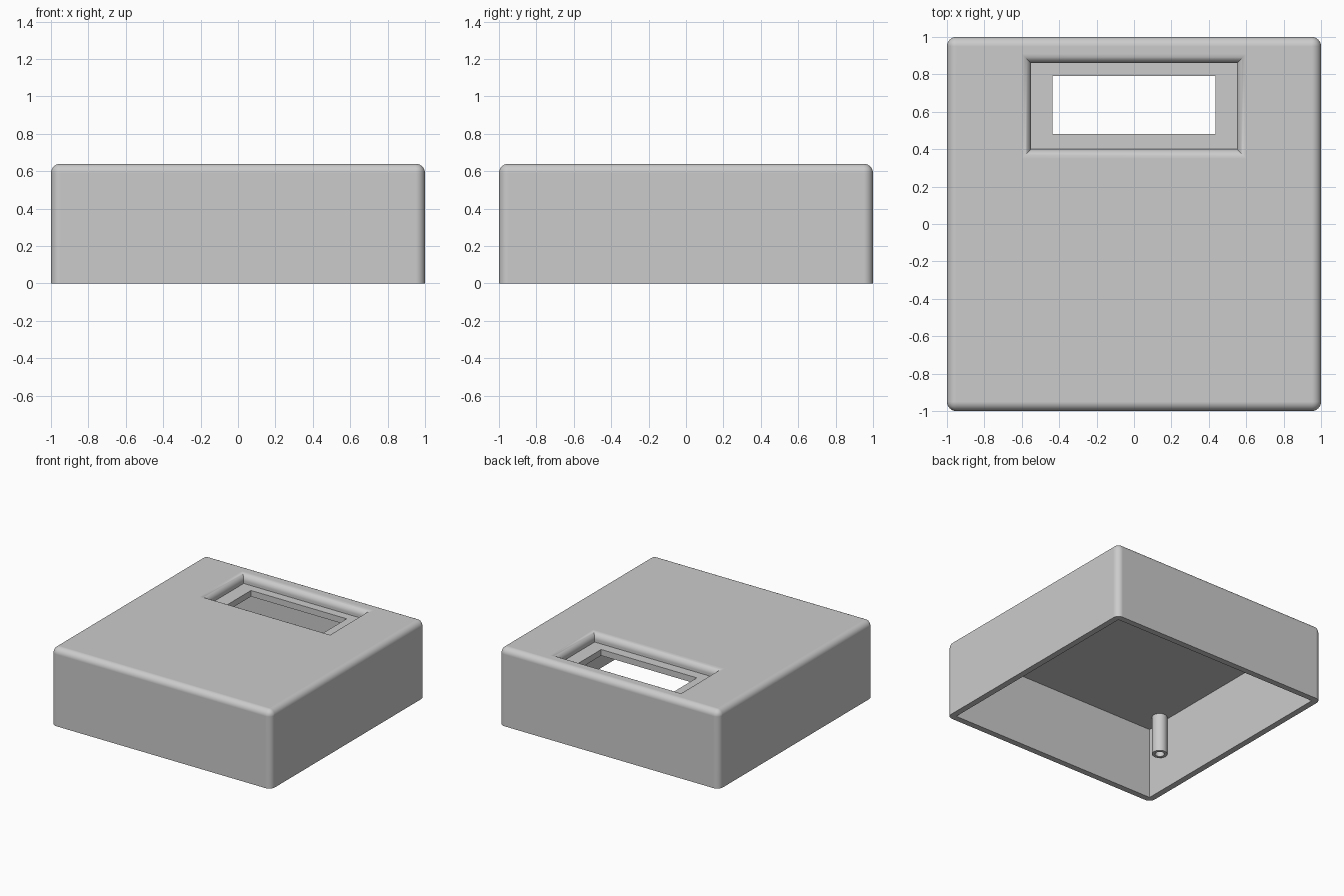
import bpy, bmesh, math
from mathutils import Vector

HEIGHT = 0.64
WALL = 0.05          # shell thickness, equal to the outer edge radius
RECESS_Y = 0.63      # centre line of the display recess
FLOOR = 0.57         # recess floor height

cube = bpy.data.objects.get("Cube")
if cube:
    bpy.data.objects.remove(cube, do_unlink=True)

grey = bpy.data.materials.new("light grey plastic")
grey.use_nodes = True
COLOUR = (0.6, 0.6, 0.6, 1)
grey.diffuse_color = COLOUR
grey.node_tree.nodes["Principled BSDF"].inputs["Base Color"].default_value = COLOUR


def make_object(name, bm):
    bmesh.ops.recalc_face_normals(bm, faces=bm.faces)
    mesh = bpy.data.meshes.new(name)
    bm.to_mesh(mesh)
    bm.free()
    mesh.materials.append(grey)
    obj = bpy.data.objects.new(name, mesh)
    bpy.context.collection.objects.link(obj)
    return obj


def select_only(obj):
    bpy.ops.object.select_all(action='DESELECT')
    obj.select_set(True)
    bpy.context.view_layer.objects.active = obj


def loft(name, rings, y=0.0):
    """Stack of rectangles (half width, half depth, height), capped at both ends."""
    bm = bmesh.new()
    loops = [[bm.verts.new((sx * hx, y + sy * hy, z))
              for sx, sy in ((-1, -1), (1, -1), (1, 1), (-1, 1))]
             for hx, hy, z in rings]
    for low, high in zip(loops, loops[1:]):
        for i in range(4):
            j = (i + 1) % 4
            bm.faces.new((low[i], low[j], high[j], high[i]))
    bm.faces.new(loops[0])
    bm.faces.new(loops[-1])
    return make_object(name, bm)


def combine(target, tool, operation):
    mod = target.modifiers.new(operation, 'BOOLEAN')
    mod.operation = operation
    mod.solver = 'EXACT'
    mod.object = tool
    tool.hide_render = True
    select_only(target)
    bpy.ops.object.modifier_apply(modifier=mod.name)
    bpy.data.objects.remove(tool, do_unlink=True)


def smooth(obj):
    select_only(obj)
    bpy.ops.object.shade_smooth_by_angle(angle=math.radians(30))


# Outer block with every edge rounded except the bottom rim
case = loft("case", [(1, 1, 0), (1, 1, HEIGHT)])
bm = bmesh.new()
bm.from_mesh(case.data)
edges = [e for e in bm.edges if max(v.co.z for v in e.verts) > 0.1]
bmesh.ops.bevel(bm, geom=edges, offset=WALL, segments=8, profile=0.5,
                affect='EDGES', clamp_overlap=True)
bm.to_mesh(case.data)
bm.free()

# Hollow inside, with a box hanging from the ceiling to back the recess
inner = 1 - WALL
combine(case, loft("cavity", [(inner, inner, -0.1), (inner, inner, HEIGHT - WALL)]),
        'DIFFERENCE')
combine(case, loft("recess_backing", [(0.6, 0.28, FLOOR - WALL), (0.6, 0.28, 0.615)],
                   RECESS_Y), 'UNION')

# Recess with a rounded lip
rings = [(0.55, 0.23, FLOOR)]
for i in range(9):
    a = math.radians(90) * i / 8
    grow = WALL * (1 - math.cos(a))
    rings.append((0.55 + grow, 0.23 + grow, HEIGHT - WALL + WALL * math.sin(a)))
rings.append((0.6, 0.28, HEIGHT + 0.1))
combine(case, loft("recess_cutter", rings, RECESS_Y), 'DIFFERENCE')

# Display window through the recess floor
combine(case, loft("window_cutter", [(0.435, 0.155, 0.4), (0.435, 0.155, 0.8)],
                   RECESS_Y + 0.005), 'DIFFERENCE')
smooth(case)
weighted = case.modifiers.new("flat panels", 'WEIGHTED_NORMAL')
weighted.keep_sharp = True


# Hollow screw posts hanging from the ceiling near the corners
def screw_post(name, x, y):
    bm = bmesh.new()
    profile = [(0.035, 0.6), (0.035, 0.27), (0.058, 0.27), (0.058, 0.6)]
    verts = [bm.verts.new((r, 0, z)) for r, z in profile]
    outline = [bm.edges.new((verts[i], verts[(i + 1) % 4])) for i in range(4)]
    bmesh.ops.spin(bm, geom=verts + outline, cent=(0, 0, 0), axis=(0, 0, 1),
                   angle=math.tau, steps=32)
    bmesh.ops.remove_doubles(bm, verts=bm.verts, dist=0.0005)
    bmesh.ops.translate(bm, verts=bm.verts, vec=Vector((x, y, 0)))
    smooth(make_object(name, bm))


for side, sx in (("left", 1), ("right", -1)):
    for end, sy in (("front", -1), ("back", 1)):
        screw_post(f"{end}_{side}_screw_post", sx * 0.89, sy * 0.76)
